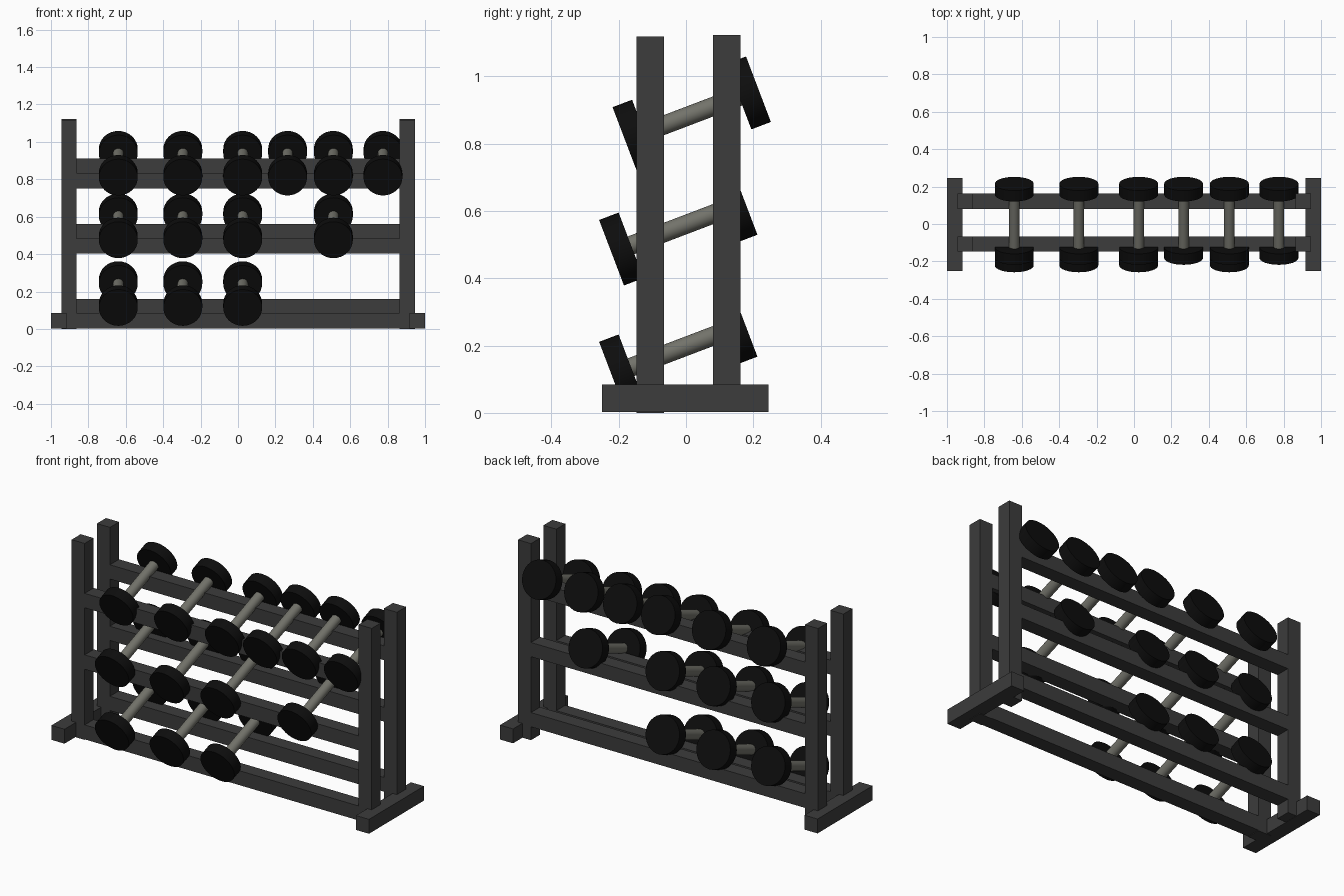
import bpy, math
from mathutils import Vector, Matrix

if "Cube" in bpy.data.objects:
    bpy.data.objects.remove(bpy.data.objects["Cube"])


def material(name, rgb):
    m = bpy.data.materials.new(name)
    m.diffuse_color = (*rgb, 1)
    m.use_nodes = True
    m.node_tree.nodes["Principled BSDF"].inputs["Base Color"].default_value = m.diffuse_color
    return m


FRAME = material("dark_steel", (0.045, 0.045, 0.045))
RUBBER = material("black_rubber", (0.004, 0.004, 0.004))
BAR = material("bare_metal", (0.17, 0.17, 0.145))


def box(name, lo, hi):
    lo, hi = Vector(lo), Vector(hi)
    bpy.ops.mesh.primitive_cube_add(size=1, location=(lo + hi) / 2)
    ob = bpy.context.object
    ob.name = name
    ob.scale = hi - lo
    bpy.ops.object.transform_apply(location=False, rotation=False, scale=True)
    ob.data.materials.append(FRAME)


def cylinder(name, radius, depth, location, axis, mat, sides=32):
    bpy.ops.mesh.primitive_cylinder_add(vertices=sides, radius=radius, depth=depth, location=location)
    ob = bpy.context.object
    ob.name = name
    ob.rotation_euler = axis.to_track_quat('Z', 'Y').to_euler()
    ob.data.materials.append(mat)
    bpy.ops.object.shade_smooth_by_angle(angle=math.radians(35))


# Uprights and feet on both ends
FRONT_Y, BACK_Y = (-0.147, -0.066), (0.08, 0.162)
for side, s in (("left", -1), ("right", 1)):
    xa, xb = sorted((s * 0.863, s * 0.945))
    box(f"{side}_front_post", (xa, FRONT_Y[0], 0), (xb, FRONT_Y[1], 1.118))
    box(f"{side}_back_post", (xa, BACK_Y[0], 0.004), (xb, BACK_Y[1], 1.123))
    xa, xb = sorted((s * 0.918, s * 1.0))
    box(f"{side}_foot", (xa, -0.25, 0.003), (xb, 0.245, 0.085))

# Three tiers of rails, the back rail one step higher than the front one
for tier, z in (("lower", 0.003), ("middle", 0.402), ("upper", 0.752)):
    box(f"{tier}_front_rail", (-0.865, FRONT_Y[0], z), (0.865, FRONT_Y[1], z + 0.082))
    box(f"{tier}_back_rail", (-0.865, BACK_Y[0], z + 0.077), (0.865, BACK_Y[1], z + 0.158))

# Dumbbells lie across the rails, tilted towards the front
tilt = math.radians(20.8)
axis = Vector((0, math.cos(tilt), math.sin(tilt)))
columns = (-0.64, -0.295, 0.025, 0.265, 0.51, 0.775)
tiers = (
    ("upper", 0.017, 0.886, columns),
    ("middle", -0.023, 0.551, columns[:3] + (0.51,)),
    ("lower", -0.023, 0.189, columns[:3]),
)
for tier, y, z, xs in tiers:
    for i, x in enumerate(xs, 1):
        centre = Vector((x, y, z))
        name = f"{tier}_dumbbell_{i}"
        cylinder(name + "_handle", 0.028, 0.36, centre, axis, BAR, 24)
        cylinder(name + "_front_weight", 0.104, 0.062, centre - axis * 0.181, axis, RUBBER)
        cylinder(name + "_back_weight", 0.104, 0.062, centre + axis * 0.181, axis, RUBBER)
